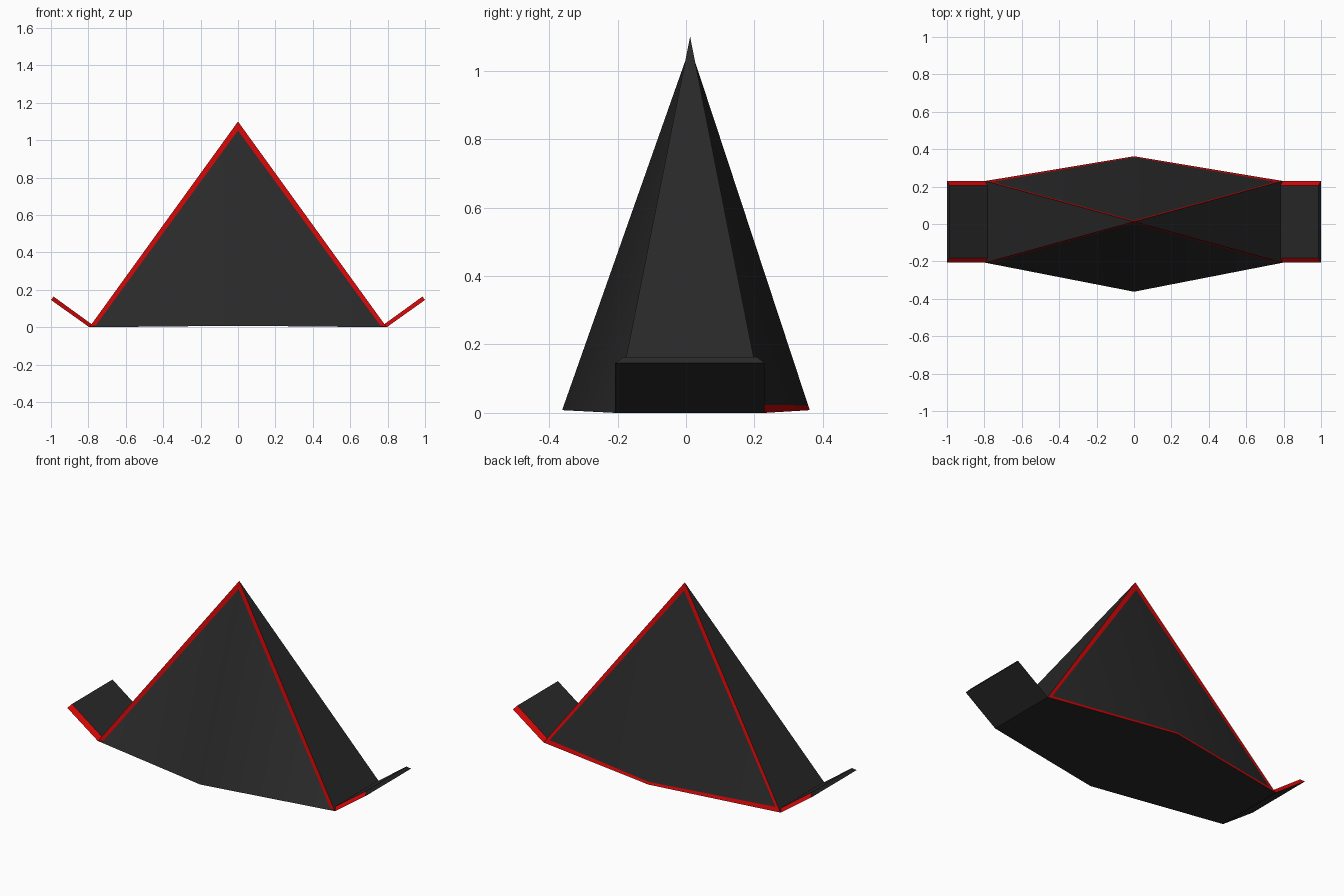
import bpy
import bmesh

cube = bpy.data.objects.get("Cube")
if cube:
    bpy.data.objects.remove(cube, do_unlink=True)


def make_material(name, color):
    mat = bpy.data.materials.new(name)
    mat.use_nodes = True
    mat.diffuse_color = color
    bsdf = next(n for n in mat.node_tree.nodes if n.type == "BSDF_PRINCIPLED")
    bsdf.inputs["Base Color"].default_value = color
    return mat


CHARCOAL = make_material("charcoal", (0.022, 0.022, 0.022, 1))
RED = make_material("red trim", (0.64, 0.002, 0.002, 1))


def build(name, points, dark, red):
    """Make an object from named points and faces in charcoal or red."""
    bm = bmesh.new()
    verts = {key: bm.verts.new(co) for key, co in points.items()}
    for index, group in enumerate((dark, red)):
        for names in group:
            face = bm.faces.new([verts[key] for key in names.split()])
            face.material_index = index
            face.smooth = True
    bmesh.ops.recalc_face_normals(bm, faces=bm.faces)
    # Smooth only the soft folds inside one colour
    for edge in bm.edges:
        colors = {f.material_index for f in edge.link_faces}
        edge.smooth = len(colors) == 1 and edge.calc_face_angle(0) < 0.5
    mesh = bpy.data.meshes.new(name)
    bm.to_mesh(mesh)
    bm.free()
    mesh.materials.append(CHARCOAL)
    mesh.materials.append(RED)
    obj = bpy.data.objects.new(name, mesh)
    bpy.context.collection.objects.link(obj)


FRONT, BACK, HALF = -0.207, 0.23, 0.795

# Peaked body: outer corners and ridge, with front and back panels set inside the trim
body = {
    "apex": (0, 0.012, 1.1),
    "front_mid": (0, -0.362, 0.008),
    "back_mid": (0, 0.362, 0.008),
    "back_mid_in": (0, 0.357, 0.022),
    "front_top": (0, 0.006, 1.052),
    "back_top": (0, 0.018, 1.052),
}
for side, s in (("l", 1), ("r", -1)):
    body["front_" + side] = (s * HALF, FRONT, 0)
    body["back_" + side] = (s * HALF, BACK, 0)
    body["front_in_" + side] = (s * (HALF - 0.035), FRONT + 0.003, 0.01)
    body["back_in_" + side] = (s * (HALF - 0.038), BACK - 0.005, 0.023)

dark, red = [], []
for side in "lr":
    dark += [f"front_{side} back_{side} apex",
             f"front_{side} back_{side} back_mid front_mid",
             f"front_{side} front_mid front_in_{side}",
             f"front_in_{side} front_mid front_top",
             f"back_in_{side} back_mid_in back_top"]
    red += [f"front_{side} front_in_{side} front_top apex",
            f"back_{side} back_in_{side} back_top apex",
            f"back_{side} back_mid back_mid_in back_in_{side}"]
build("peaked_body", body, dark, red)

# Upturned side flaps with bevelled red edges
for name, s in (("left_flap", 1), ("right_flap", -1)):
    flap = {}
    for end, y, inset in (("f", FRONT, 0.026), ("b", BACK, -0.024)):
        flap["low_in_" + end] = (s * HALF, y, 0)
        flap["low_out_" + end] = (s, y, 0.146)
        flap["top_in_" + end] = (s * 0.782, y + inset, 0.016)
        flap["top_out_" + end] = (s * 0.986, y + inset, 0.164)
    build(name, flap,
          ["low_in_f low_out_f low_out_b low_in_b",
           "top_in_f top_out_f top_out_b top_in_b",
           "low_out_f low_out_b top_out_b top_out_f"],
          [f"low_in_{e} low_out_{e} top_out_{e} top_in_{e}" for e in "fb"])
